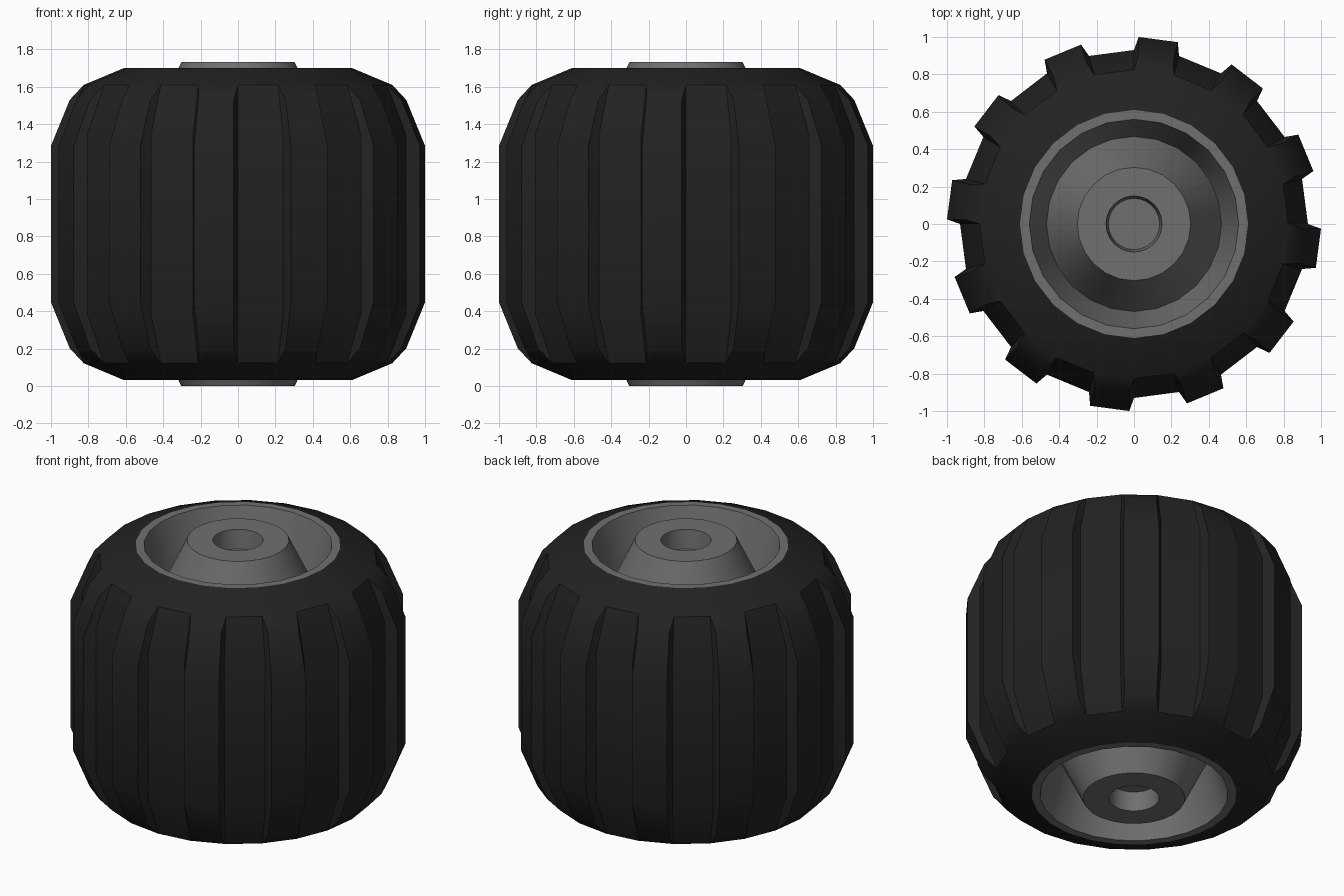
import bpy, bmesh, math

if "Cube" in bpy.data.objects:
    bpy.data.objects.remove(bpy.data.objects["Cube"])

N = 24                      # sides around the wheel
MID = 0.866                 # height of the mirror plane


def material(name, value):
    m = bpy.data.materials.new(name)
    m.diffuse_color = (value, value, value, 1)
    m.use_nodes = True
    m.node_tree.nodes["Principled BSDF"].inputs["Base Color"].default_value = m.diffuse_color
    return m


def finish(bm, name, mat):
    bmesh.ops.remove_doubles(bm, verts=bm.verts, dist=1e-4)
    bmesh.ops.recalc_face_normals(bm, faces=bm.faces)
    me = bpy.data.meshes.new(name)
    bm.to_mesh(me)
    bm.free()
    me.materials.append(mat)
    ob = bpy.data.objects.new(name, me)
    bpy.context.collection.objects.link(ob)
    bpy.context.view_layer.objects.active = ob
    ob.select_set(True)
    bpy.ops.object.shade_smooth_by_angle(angle=math.radians(30))
    ob.select_set(False)
    return ob


def point(bm, r, z, deg):
    a = math.radians(deg)
    return bm.verts.new((r * math.cos(a), r * math.sin(a), z))


def strip(bm, left, right):
    # quads between two matching columns of vertices
    for i in range(len(left) - 1):
        bm.faces.new((left[i], right[i], right[i + 1], left[i + 1]))


def mirrored(rows):
    return rows + [(r, 2 * MID - z) for r, z in reversed(rows)]


# tyre: every second sector carries a tapered raised lug
side = [(0.61, 1.70), (0.825, 1.61)]
floor = mirrored([(0.825, 1.61), (0.93, 1.345)])
lug = mirrored([(0.90, 1.53), (1.0, 1.285)])
bm = bmesh.new()
for k in range(N):
    a0, a1 = k * 15, k * 15 + 15
    for rows in (side, [(r, 2 * MID - z) for r, z in side]):
        strip(bm, [point(bm, r, z, a0) for r, z in rows],
              [point(bm, r, z, a1) for r, z in rows])
    base = [[point(bm, r, z, a) for r, z in floor] for a in (a0, a1)]
    if k % 2 == 0:
        strip(bm, *base)
        continue
    cap = [[point(bm, r, z, a) for r, z in lug] for a in (a0 + 1.45, a1 - 1.45)]
    strip(bm, *[[b[0]] + c + [b[-1]] for b, c in zip(base, cap)])
    for b, c in zip(base, cap):
        strip(bm, b, c)
finish(bm, "tyre", material("black rubber", 0.016))

# hub: rim lip, V-shaped recess, raised boss and blind axle hole on both ends
profile = [(0.61, 1.70), (0.56, 1.70), (0.468, 1.39), (0.303, 1.732),
           (0.15, 1.732), (0.137, 1.61)]
bm = bmesh.new()
for s in (1, -1):
    rows = [(r, MID + s * (z - MID)) for r, z in profile]
    cols = [[point(bm, r, z, k * 15) for r, z in rows] for k in range(N)]
    for k in range(N):
        strip(bm, cols[k], cols[(k + 1) % N])
    disc = [c[-1] for c in cols]
    bm.faces.new(disc)
    # each end is an open cup, so orient its faces by hand below
hub = finish(bm, "wheel_hub", material("grey plastic", 0.16))

# make both hub ends face outwards
bm = bmesh.new()
bm.from_mesh(hub.data)
bm.normal_update()
for s in (1, -1):
    end = [f for f in bm.faces if (f.calc_center_median().z - MID) * s > 0]
    if sum(f.normal.z * f.calc_area() for f in end) * s < 0:
        bmesh.ops.reverse_faces(bm, faces=end)
bm.to_mesh(hub.data)
bm.free()

# the tyre is open where the hub sits, so check its direction too
tyre = bpy.data.objects["tyre"]
bm = bmesh.new()
bm.from_mesh(tyre.data)
bm.normal_update()
if sum(f.normal.xy.dot(f.calc_center_median().xy) for f in bm.faces) < 0:
    bmesh.ops.reverse_faces(bm, faces=bm.faces)
bm.to_mesh(tyre.data)
bm.free()
